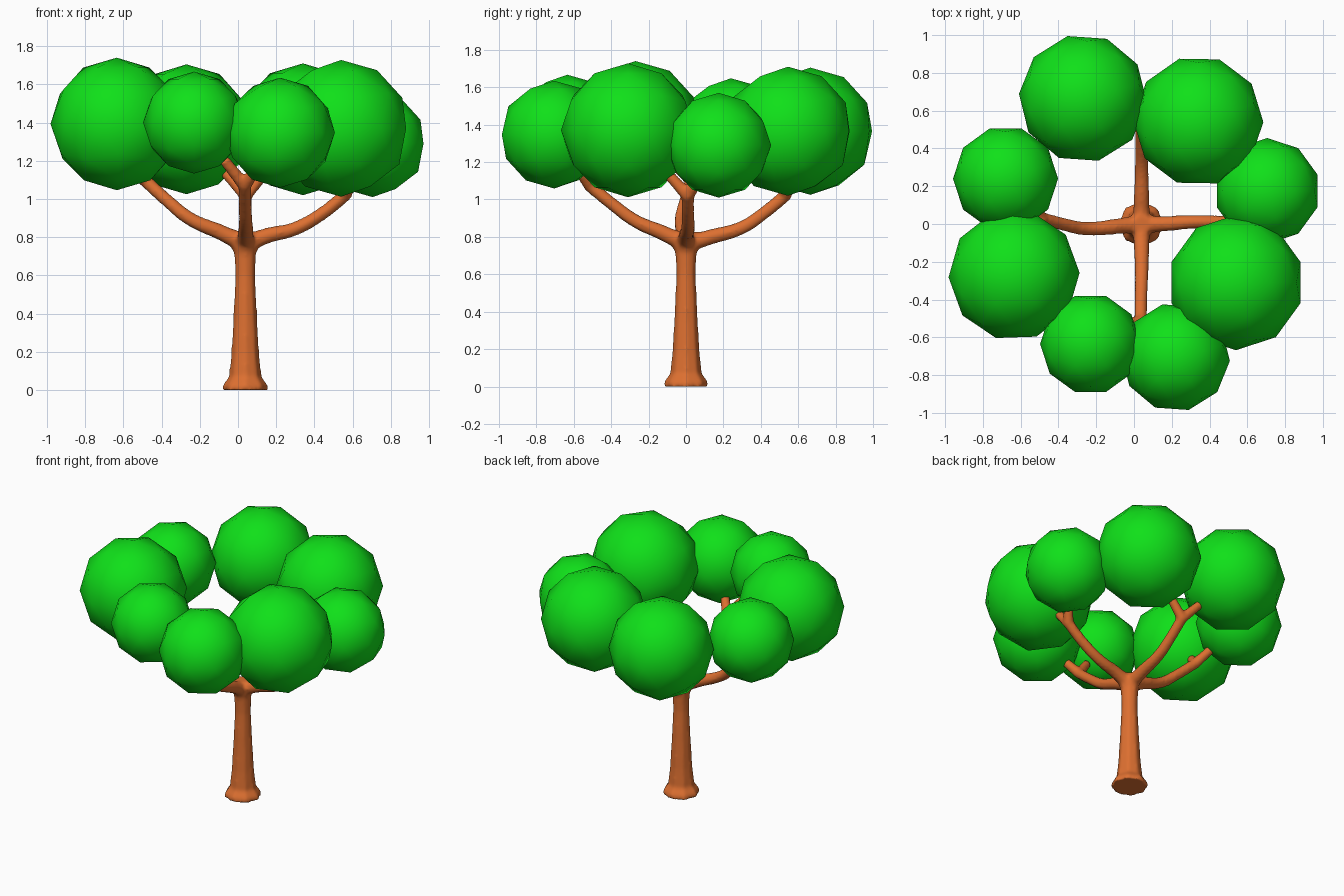
import bpy
from math import radians
from mathutils import Vector

if "Cube" in bpy.data.objects:
    bpy.data.objects.remove(bpy.data.objects["Cube"])


def material(name, color):
    m = bpy.data.materials.new(name)
    m.diffuse_color = color
    m.use_nodes = True
    m.node_tree.nodes["Principled BSDF"].inputs["Base Color"].default_value = m.diffuse_color
    return m


bark = material("bark", (0.72, 0.16, 0.03, 1))
leaf = material("leaf", (0.005, 0.75, 0.01, 1))

# Leaf balls: centre, radius, spin about z
balls = {
    "back_left": ((-0.27, 0.665, 1.365), 0.34, 86),
    "back_right": ((0.34, 0.545, 1.365), 0.345, 89),
    "left_back": ((-0.68, 0.24, 1.37), 0.278, 90),
    "left_front": ((-0.635, -0.27, 1.393), 0.347, 92),
    "front_left": ((-0.23, -0.635, 1.40), 0.267, 90),
    "front_right": ((0.22, -0.705, 1.347), 0.288, 86),
    "right_front": ((0.54, -0.31, 1.37), 0.358, 0),
    "right_back": ((0.705, 0.175, 1.29), 0.28, 0),
}
for name, (center, radius, spin) in balls.items():
    bpy.ops.mesh.primitive_ico_sphere_add(subdivisions=2, radius=radius, location=center,
                                          rotation=(0, 0, radians(spin)))
    ball = bpy.context.object
    ball.name = "leaves_" + name
    ball.data.materials.append(leaf)
    bpy.ops.object.shade_smooth()

# Wood: round tubes with a radius at each point
curve = bpy.data.curves.new("wood_paths", 'CURVE')
curve.dimensions = '3D'
curve.bevel_depth = 1.0
curve.bevel_resolution = 2
curve.resolution_u = 6
curve.use_fill_caps = True


def tube(points, radii):
    s = curve.splines.new('BEZIER')
    s.bezier_points.add(len(points) - 1)
    for bp, p, r in zip(s.bezier_points, points, radii):
        bp.co = p
        bp.radius = r
        bp.handle_left_type = bp.handle_right_type = 'AUTO'


# Trunk with a flared foot
cx = 0.038
tube([(cx, 0, z) for z in (0, 0.025, 0.07, 0.2, 0.4, 0.6, 0.72, 0.83)],
     (0.122, 0.118, 0.086, 0.073, 0.062, 0.053, 0.058, 0.05))

# Four limbs curving out of the trunk, each forking towards two leaf balls
limbs = [
    ([(0.13, 0, 0.80), (0.30, 0.01, 0.845), (0.45, 0.01, 0.93), (0.56, 0.01, 1.02)], "right_front", "right_back"),
    ([(-0.07, -0.01, 0.815), (-0.25, -0.025, 0.895), (-0.38, 0, 1.0), (-0.49, 0.03, 1.10)], "left_front", "left_back"),
    ([(0.04, 0.10, 0.79), (0.04, 0.30, 0.85), (0.04, 0.42, 0.93), (0.04, 0.53, 1.02)], "back_left", "back_right"),
    ([(0.04, -0.10, 0.81), (0.04, -0.27, 0.885), (0.037, -0.40, 0.98), (0.035, -0.51, 1.07)], "front_left", "front_right"),
]
for path, *targets in limbs:
    start = Vector((cx, 0, 0.64))
    bend = Vector((cx, 0, 0.75)).lerp(Vector(path[0]), 0.3)
    tube([start, bend] + path, (0.05, 0.05, 0.043, 0.037, 0.035, 0.035))
    fork = Vector(path[-1])
    for t in targets:
        aim = (Vector(balls[t][0]) - fork).normalized()
        tube([fork, fork + aim * 0.09, fork + aim * 0.18], (0.036, 0.032, 0.029))

# Fuse the tubes into one smooth skin
paths = bpy.data.objects.new("wood_paths", curve)
bpy.context.collection.objects.link(paths)
mesh = bpy.data.meshes.new_from_object(paths.evaluated_get(bpy.context.evaluated_depsgraph_get()))
bpy.data.objects.remove(paths)
wood = bpy.data.objects.new("trunk_and_branches", mesh)
bpy.context.collection.objects.link(wood)
mesh.materials.clear()
mesh.materials.append(bark)
remesh = wood.modifiers.new("fuse", 'REMESH')
remesh.mode = 'VOXEL'
remesh.voxel_size = 0.011
remesh.use_smooth_shade = True
smooth = wood.modifiers.new("soften", 'SMOOTH')
smooth.factor = 0.5
smooth.iterations = 5
